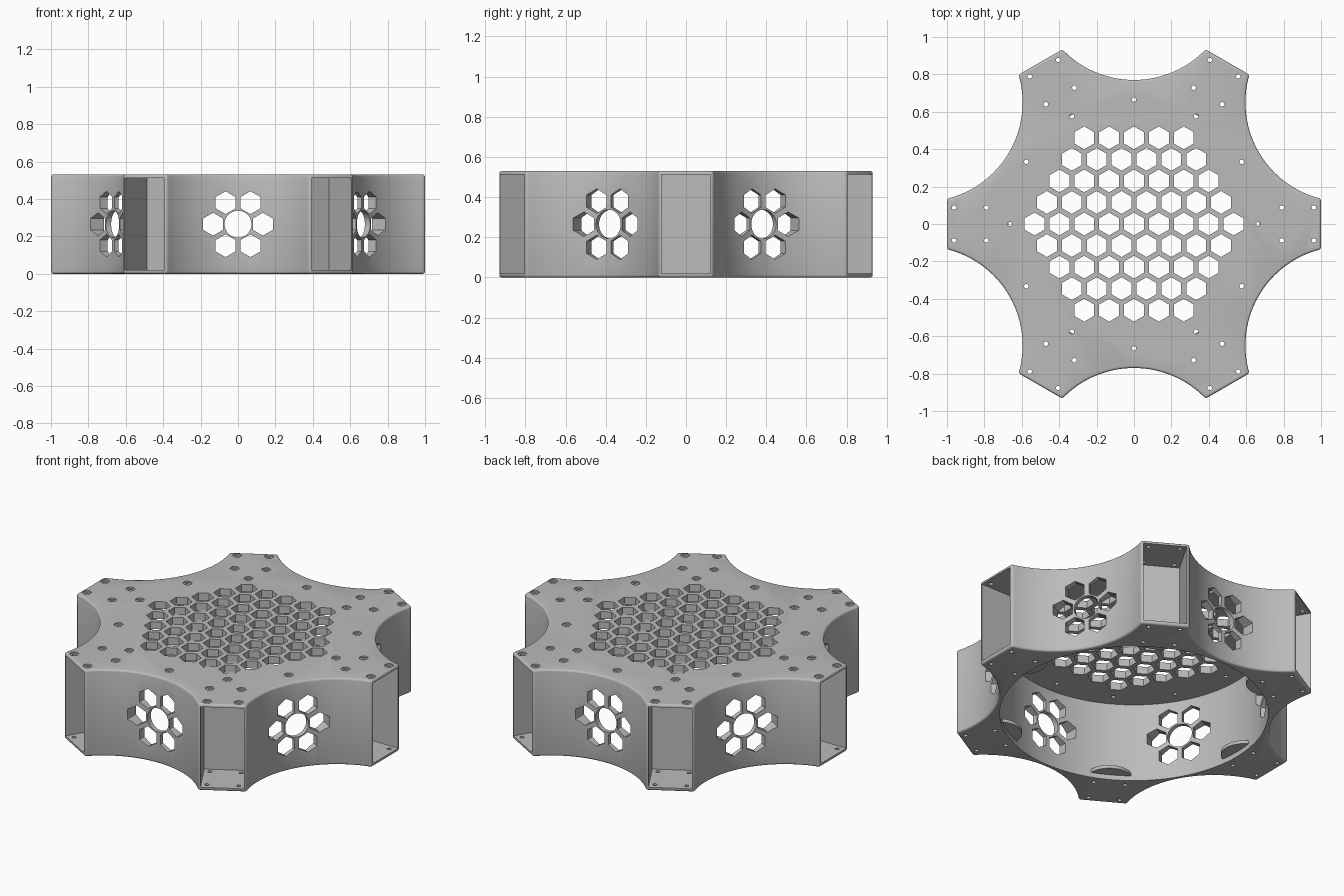
import bpy, bmesh, math
from mathutils import Matrix, Vector

cube = bpy.data.objects.get("Cube")
if cube:
    bpy.data.objects.remove(cube, do_unlink=True)

HEIGHT = 0.53
ARM_HALF = 0.135          # half width of an arm end
SCALLOP = 0.77            # closest approach of a scallop to the axis
CAVITY = 0.745
PLATE = 0.045             # thickness of the perforated top
PITCH, HEX_R = 0.133, 0.061
SIXTH = math.pi / 3

grey = bpy.data.materials.new("plain_grey")
grey.use_nodes = True
grey.diffuse_color = (0.5, 0.5, 0.5, 1)
grey.node_tree.nodes["Principled BSDF"].inputs["Base Color"].default_value = (0.5, 0.5, 0.5, 1)


def turn(angle):
    return Matrix.Rotation(angle, 4, 'Z')


def prism(bm, points, z0, z1, matrix=Matrix()):
    """Extrude a counter-clockwise outline between two heights."""
    low = [bm.verts.new(matrix @ Vector((x, y, z0))) for x, y in points]
    high = [bm.verts.new(matrix @ Vector((x, y, z1))) for x, y in points]
    bm.faces.new(low[::-1])
    bm.faces.new(high)
    n = len(points)
    for i in range(n):
        j = (i + 1) % n
        bm.faces.new((low[i], low[j], high[j], high[i]))


def ring(radius, count, cx=0, cy=0, start=0.0):
    return [(cx + radius * math.cos(start + math.tau * i / count),
             cy + radius * math.sin(start + math.tau * i / count)) for i in range(count)]


def hexagon(cx, cy):
    return ring(HEX_R, 6, cx, cy, math.pi / 2)


def finish(name, bm):
    bmesh.ops.recalc_face_normals(bm, faces=bm.faces)
    mesh = bpy.data.meshes.new(name)
    bm.to_mesh(mesh)
    bm.free()
    mesh.materials.append(grey)
    obj = bpy.data.objects.new(name, mesh)
    bpy.context.collection.objects.link(obj)
    return obj


def apply(obj, modifier):
    bpy.context.view_layer.objects.active = obj
    bpy.ops.object.modifier_apply(modifier=modifier.name)


def carve(obj, name, bm):
    cutter = finish(name, bm)
    cutter.hide_render = True
    mod = obj.modifiers.new(name, 'BOOLEAN')
    mod.operation = 'DIFFERENCE'
    mod.solver = 'EXACT'
    mod.object = cutter
    apply(obj, mod)
    bpy.data.objects.remove(cutter, do_unlink=True)


# Six-armed body with scalloped sides
corner = Vector((math.cos(SIXTH / 2), math.sin(SIXTH / 2)))
flank = math.sin(SIXTH) + ARM_HALF * math.cos(SIXTH)
half_chord = math.cos(SIXTH) - ARM_HALF * math.sin(SIXTH)
half_chord = abs(half_chord)
sag = flank - SCALLOP
arc_r = (half_chord ** 2 + sag ** 2) / (2 * sag)
arc_mid = SCALLOP + arc_r
sweep = math.asin(half_chord / arc_r)
outline = []
steps = 36
for k in range(6):
    for i in range(steps + 1):
        a = sweep - 2 * sweep * i / steps
        p = Vector((arc_r * math.sin(a), arc_mid - arc_r * math.cos(a), 0))
        p = turn(k * SIXTH) @ p
        outline.append((p.x, p.y))
bm = bmesh.new()
prism(bm, outline, 0, HEIGHT)
body = finish("hub_body", bm)
bevel = body.modifiers.new("rounded_rim", 'BEVEL')
bevel.width = 0.012
bevel.segments = 3
bevel.limit_method = 'ANGLE'
bevel.angle_limit = math.radians(50)
apply(body, bevel)

# Round cavity open underneath
bm = bmesh.new()
prism(bm, ring(CAVITY, 120), -0.1, HEIGHT - PLATE)
carve(body, "cavity_cutter", bm)

# Rectangular socket in each arm
bm = bmesh.new()
socket = [(0.76, -0.122), (1.1, -0.122), (1.1, 0.122), (0.76, 0.122)]
for k in range(6):
    prism(bm, socket, 0.02, HEIGHT - 0.018, turn(k * SIXTH))
carve(body, "socket_cutter", bm)

# Honeycomb of holes in the top
bm = bmesh.new()
for row in range(-4, 5):
    count = 9 - abs(row)
    for i in range(count):
        x = (i - (count - 1) / 2) * PITCH
        prism(bm, hexagon(x, row * PITCH * math.sin(SIXTH)), 0.4, 0.7)
carve(body, "honeycomb_cutter", bm)

# Flower of six hexagons around a round hole in each scalloped wall
bm = bmesh.new()
for k in range(6):
    place = turn(k * SIXTH) @ Matrix.Translation((0, 0, HEIGHT / 2)) @ Matrix.Rotation(math.pi / 2, 4, 'X')
    prism(bm, ring(0.072, 40), -1.0, -0.6, place)
    for x, y in ring(PITCH, 6):
        prism(bm, hexagon(x, y), -1.0, -0.6, place)
carve(body, "flower_cutter", bm)

# Screw holes with shallow counterbores
spots = []
for k in range(12):
    spots.append(turn(k * SIXTH / 2) @ Vector((0.665, 0, 0)))
for k in range(6):
    for x in (0.79, 0.962):
        for y in (-0.088, 0.088):
            spots.append(turn(k * SIXTH) @ Vector((x, y, 0)))
for name, radius, bottom in (("counterbore_cutter", 0.025, HEIGHT - 0.008),
                             ("screw_cutter", 0.012, -0.1)):
    bm = bmesh.new()
    for s in spots:
        prism(bm, ring(radius, 16, s.x, s.y), bottom, 0.7)
    carve(body, name, bm)

# Small rounded tabs low on the cavity wall behind each arm
bm = bmesh.new()
spread = math.radians(65)
tab = [(0.8 - 0.13 * math.cos(a), -0.13 * math.sin(a))
       for a in (-spread + 2 * spread * i / 16 for i in range(17))]
for k in range(6):
    prism(bm, tab, 0.03, 0.05, turn(k * SIXTH))
tabs = finish("cavity_tabs", bm)

for obj in (body, tabs):
    bpy.ops.object.select_all(action='DESELECT')
    obj.select_set(True)
    bpy.context.view_layer.objects.active = obj
    bpy.ops.object.shade_smooth_by_angle(angle=math.radians(35))
